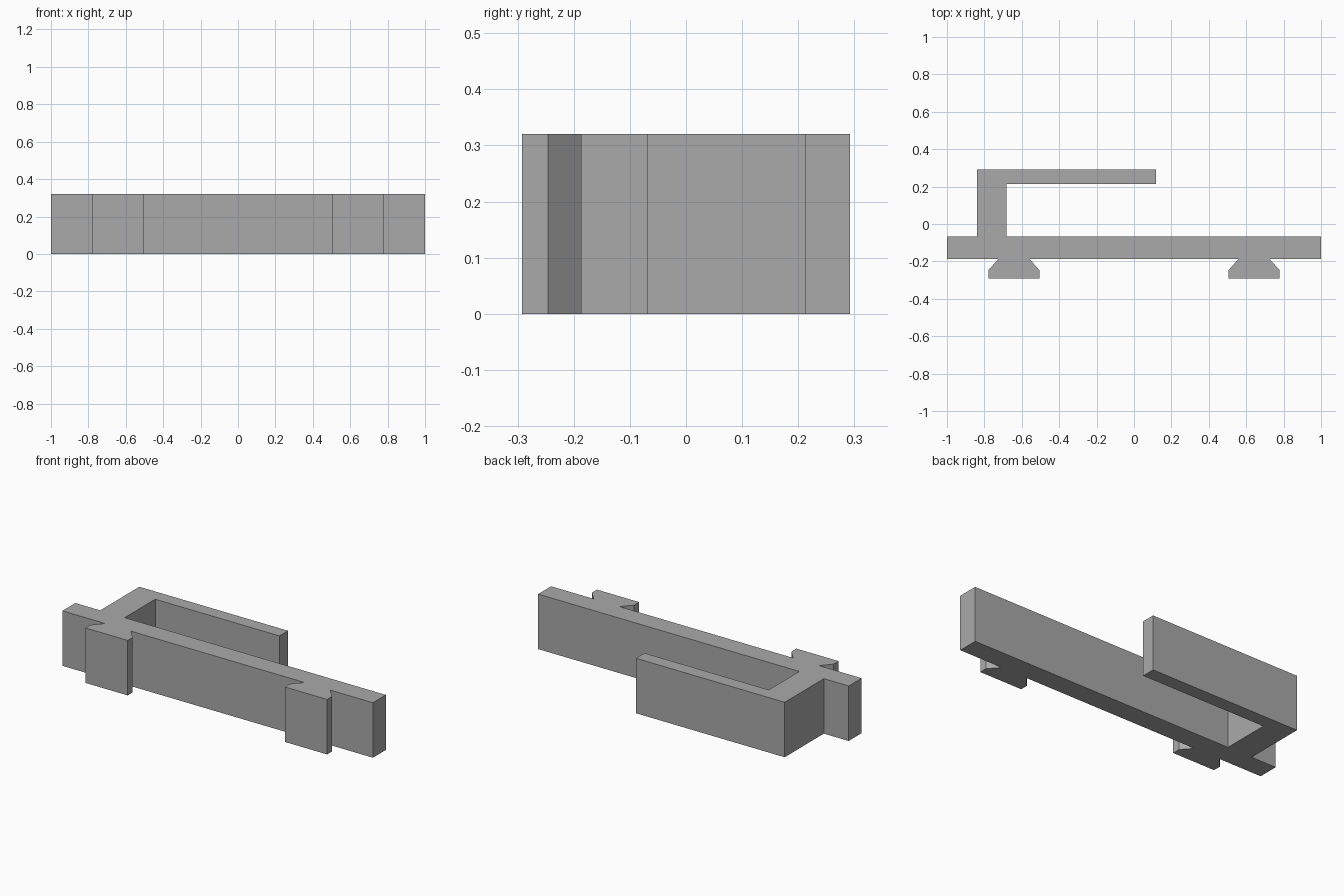
import bpy
import bmesh

cube = bpy.data.objects.get("Cube")
if cube:
    bpy.data.objects.remove(cube, do_unlink=True)

HEIGHT = 0.32
BAR_FRONT, BAR_BACK = -0.187, -0.068
FOOT_FRONT, FOOT_SHOULDER = -0.292, -0.246
ARM_INNER, ARM_BACK = 0.213, 0.292

grey = bpy.data.materials.new("plain grey")
grey.use_nodes = True
colour = (0.4, 0.4, 0.4, 1)
grey.diffuse_color = colour
grey.node_tree.nodes["Principled BSDF"].inputs["Base Color"].default_value = colour


def foot(centre):
    """Dovetail foot outline, walked from left to right along the front."""
    half = [(0.083, BAR_FRONT), (0.136, FOOT_SHOULDER), (0.136, FOOT_FRONT)]
    left = [(centre - x, y) for x, y in half]
    right = [(centre + x, y) for x, y in reversed(half)]
    return left + right


def extrude_outline(name, outline, height):
    bm = bmesh.new()
    base = bm.faces.new([bm.verts.new((x, y, 0)) for x, y in outline])
    result = bmesh.ops.extrude_face_region(bm, geom=[base], use_keep_orig=True)
    top = [g for g in result["geom"] if isinstance(g, bmesh.types.BMVert)]
    bmesh.ops.translate(bm, verts=top, vec=(0, 0, height))
    bmesh.ops.recalc_face_normals(bm, faces=bm.faces)
    # Split the concave caps cleanly
    caps = [f for f in bm.faces if len(f.verts) > 4]
    bmesh.ops.triangulate(bm, faces=caps)
    mesh = bpy.data.meshes.new(name)
    bm.to_mesh(mesh)
    bm.free()
    mesh.materials.append(grey)
    obj = bpy.data.objects.new(name, mesh)
    bpy.context.collection.objects.link(obj)
    return obj


# Front edge of the long bar with its two dovetail feet
front = [(-1, BAR_FRONT)] + foot(-0.642) + foot(0.642) + [(1, BAR_FRONT)]

# Back edge of the bar with the hooked arm
back = [(1, BAR_BACK), (-0.682, BAR_BACK), (-0.682, ARM_INNER),
        (0.118, ARM_INNER), (0.118, ARM_BACK), (-0.84, ARM_BACK),
        (-0.84, BAR_BACK), (-1, BAR_BACK)]

extrude_outline("hooked_rail_bracket", front + back, HEIGHT)
